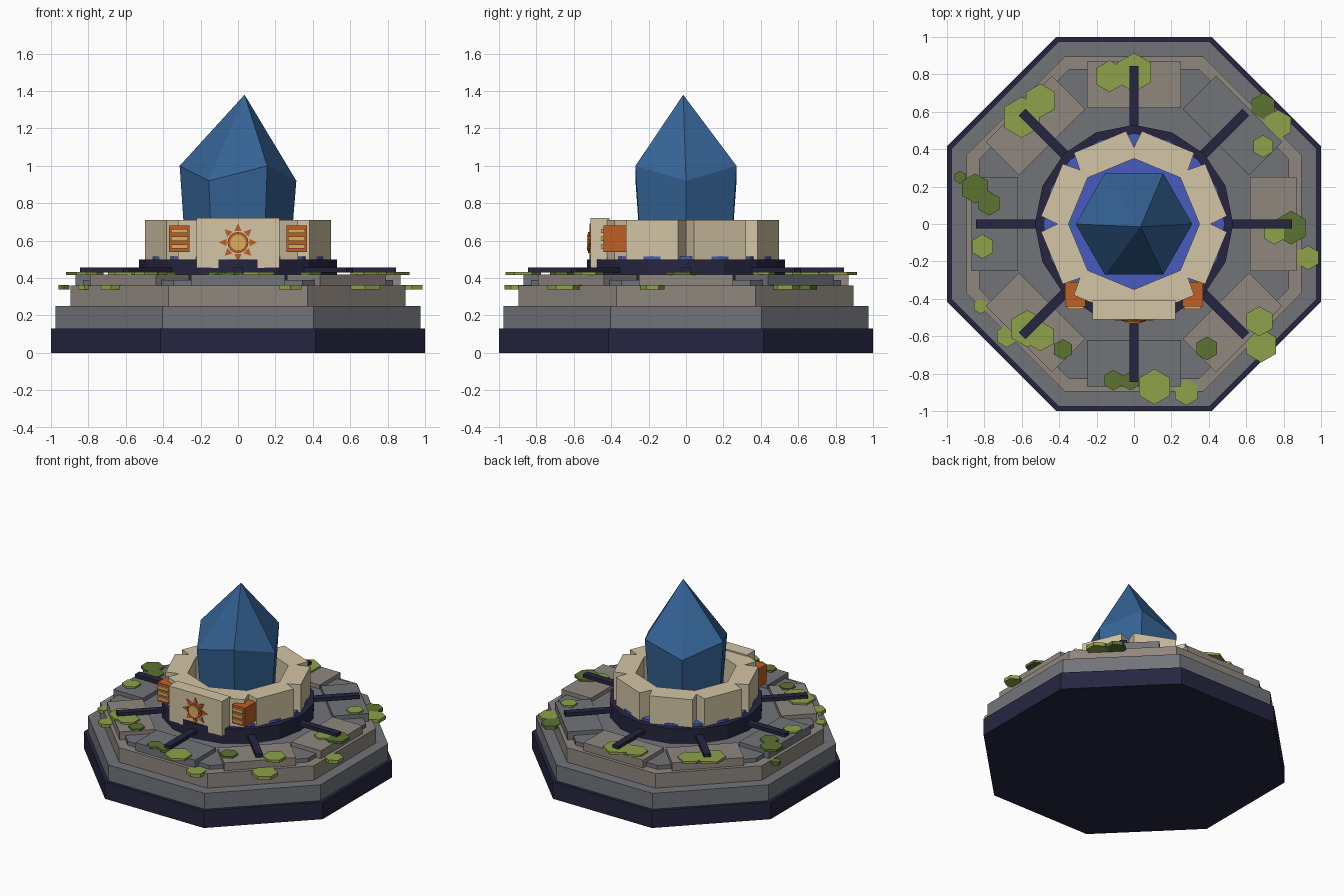
import bpy, bmesh
from math import sin, cos, pi, radians
from mathutils import Matrix, Vector

if "Cube" in bpy.data.objects:
    bpy.data.objects.remove(bpy.data.objects["Cube"])


def material(name, *rgb):
    lin = [(c / 255 / 12.92) if c < 11 else ((c / 255 + 0.055) / 1.055) ** 2.4 for c in rgb]
    m = bpy.data.materials.new(name)
    m.use_nodes = True
    m.diffuse_color = (*lin, 1)
    m.node_tree.nodes["Principled BSDF"].inputs["Base Color"].default_value = (*lin, 1)
    return m


NAVY = material("navy metal", 38, 37, 64)
GREY = material("grey stone", 114, 116, 121)
BROWN = material("warm stone", 143, 135, 127)
BEIGE = material("pale limestone", 211, 197, 165)
CRYSTAL = material("crystal blue", 52, 98, 148)
BLUE = material("bright blue", 70, 92, 190)
ORANGE = material("burnt orange", 190, 95, 36)
GOLD = material("gold", 222, 172, 92)
MOSS = material("light moss", 142, 162, 74)
DARK_MOSS = material("dark moss", 92, 114, 50)


def build(name, bm, mat):
    bmesh.ops.recalc_face_normals(bm, faces=bm.faces[:])
    me = bpy.data.meshes.new(name)
    bm.to_mesh(me)
    bm.free()
    me.materials.append(mat)
    ob = bpy.data.objects.new(name, me)
    bpy.context.scene.collection.objects.link(ob)
    return ob


def prism(name, pts, z0, z1, mat, matrix=None):
    """Extrude a flat outline from z0 to z1, then place it with a matrix."""
    bm = bmesh.new()
    low = bm.faces.new([bm.verts.new((x, y, z0)) for x, y in pts])
    ext = bmesh.ops.extrude_face_region(bm, geom=[low])["geom"]
    bmesh.ops.translate(bm, vec=(0, 0, z1 - z0),
                        verts=[v for v in ext if isinstance(v, bmesh.types.BMVert)])
    if matrix:
        bmesh.ops.transform(bm, matrix=matrix, verts=bm.verts[:])
    return build(name, bm, mat)


def ngon(n, r, start=0.0, cx=0.0, cy=0.0):
    return [(cx + r * cos(start + 2 * pi * i / n), cy + r * sin(start + 2 * pi * i / n))
            for i in range(n)]


def rect(x0, x1, y0, y1):
    return [(x0, y0), (x1, y0), (x1, y1), (x0, y1)]


def turn(deg):
    return Matrix.Rotation(radians(deg), 4, 'Z')


# Stepped octagonal plinth
for name, apothem, z0, z1, mat in [("base_tier", 1.0, 0, 0.13, NAVY),
                                   ("lower_tier", 0.975, 0.13, 0.25, GREY),
                                   ("middle_tier", 0.895, 0.25, 0.36, BROWN),
                                   ("upper_tier", 0.83, 0.36, 0.39, GREY)]:
    prism(name, ngon(8, apothem / cos(pi / 8), pi / 8), z0, z1, mat)

# Paving slabs and radial spokes
slab_mats = [BROWN, GREY, BROWN, BROWN, GREY, BROWN, GREY, BROWN]
for i, mat in enumerate(slab_mats):
    prism(f"paving_slab_{i}", rect(0.62, 0.87, -0.25, 0.25), 0.36, 0.42, mat, turn(45 * i))
    prism(f"spoke_{i}", rect(0.45, 0.845, -0.025, 0.025), 0.43, 0.457, NAVY, turn(45 * i))

# Ring under the wall and the glowing floor
prism("dark_ring", ngon(16, 0.53), 0.39, 0.50, NAVY)
prism("blue_floor", ngon(16, 0.485), 0.50, 0.516, BLUE)

# Eight wall blocks with V notches between them
half = [(0.35, 0), (0.41, 0), (0.497, 0.042)]
rot, flip = Matrix.Rotation(pi / 4, 2), Matrix(((1, 0), (0, -1)))
other = [tuple(rot @ flip @ Vector(p)) for p in reversed(half)]
for i in range(8):
    prism(f"wall_block_{i}", half + other, 0.50, 0.71, BEIGE, turn(45 * i))

# Crystal with a zigzag shoulder and off-centre apex
bm = bmesh.new()
shoulder = [(x, y, 0.92 if i % 2 == 0 else 1.0)
            for i, (x, y) in enumerate(ngon(6, 0.312))]
top = [bm.verts.new(p) for p in shoulder]
foot = [bm.verts.new((x * 0.89, y * 0.89, 0.5)) for x, y, z in shoulder]
apex = bm.verts.new((0.035, -0.015, 1.38))
for i in range(6):
    j = (i + 1) % 6
    bm.faces.new((foot[i], foot[j], top[j], top[i]))
    bm.faces.new((top[i], top[j], apex))
bm.faces.new(foot)
build("crystal", bm, CRYSTAL)

# Front gate plate: outline in x and z, extruded along y
upright = Matrix.Rotation(pi / 2, 4, 'X')
gate = [(-0.223, 0.455), (-0.105, 0.455), (-0.105, 0.50), (0.105, 0.50),
        (0.105, 0.455), (0.223, 0.455), (0.223, 0.72), (-0.223, 0.72)]
prism("gate_plate", gate, 0.41, 0.51, BEIGE, upright)

# Sun ornament on the gate
SUN = Matrix.Translation((0, 0, 0.59)) @ upright
prism("sun_rim", ngon(16, 0.056), 0.505, 0.523, ORANGE, SUN)
prism("sun_disc", ngon(16, 0.042), 0.515, 0.53, GOLD, SUN)
for i in range(8):
    prism(f"sun_ray_{i}", [(0.062, -0.019), (0.102, 0), (0.062, 0.019)],
          0.505, 0.517, ORANGE, SUN @ turn(45 * i))

# Orange side vents with gold slats
for side, s in (("left", 1), ("right", -1)):
    xs = sorted((s * 0.258, s * 0.368))
    prism(f"{side}_vent", rect(*xs, -0.44, -0.31), 0.54, 0.68, ORANGE)
    bar = sorted((s * 0.268, s * 0.358))
    for k in range(3):
        z = 0.568 + k * 0.042
        prism(f"{side}_vent_slat_{k}", rect(*bar, -0.455, -0.43), z - 0.011, z + 0.011, GOLD)

# Moss patches lying on the slabs
on_slabs = {
    MOSS: [(-.13, .79, .085), (0, .81, .105), (-.6, .57, .11), (-.5, .66, .09), (.69, .415, .06),
           (-.81, -.12, .065), (.75, -.05, .06), (-.57, -.56, .1), (-.5, -.6, .08),
           (.67, -.52, .08), (.11, -.87, .095)],
    DARK_MOSS: [(-.85, .19, .08), (-.775, .11, .065), (.84, -.02, .09), (-.38, -.67, .055),
                (.39, -.665, .063), (-.11, -.835, .055), (-.02, -.84, .05)]}
# Moss patches hanging over the edge of the middle tier
on_edge = {
    MOSS: [(.77, .53, .08), (.93, -.18, .065), (-.82, -.44, .04), (.68, -.65, .09),
           (.28, -.9, .07), (-.68, -.6, .06)],
    DARK_MOSS: [(.69, .63, .07), (-.93, .25, .035)]}
for label, z0, z1, patches in (("slab_moss", 0.415, 0.433, on_slabs),
                               ("edge_moss", 0.338, 0.364, on_edge)):
    for mat, spots in patches.items():
        for i, (x, y, r) in enumerate(spots):
            tone = mat.name.split()[0]
            prism(f"{tone}_{label}_{i}", ngon(6, r, pi / 6, x, y), z0, z1, mat)
